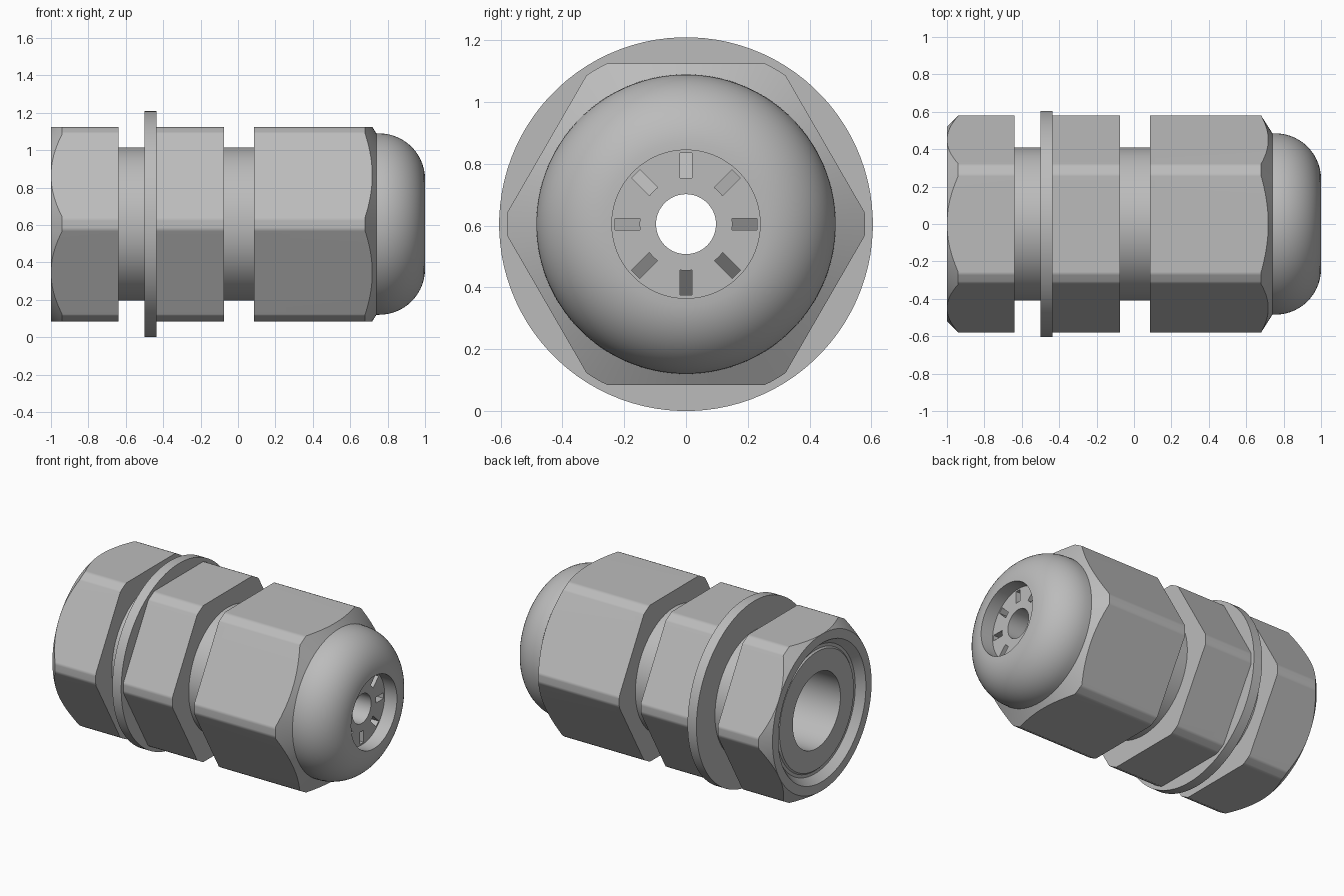
import bpy, bmesh, math
from mathutils import Matrix, Vector

cube = bpy.data.objects.get("Cube")
if cube:
    bpy.data.objects.remove(cube, do_unlink=True)

AXIS_Z = 0.605      # height of the long axis
SEGMENTS = 96
APOTHEM = 0.52      # centre to hexagon flat
CORNER = 0.58       # rounded hexagon corner radius

grey = bpy.data.materials.new("grey_plastic")
grey.use_nodes = True
grey.diffuse_color = (0.5, 0.5, 0.5, 1)
grey.node_tree.nodes["Principled BSDF"].inputs["Base Color"].default_value = (0.5, 0.5, 0.5, 1)


def add_object(name, bm):
    bmesh.ops.recalc_face_normals(bm, faces=bm.faces[:])
    mesh = bpy.data.meshes.new(name)
    bm.to_mesh(mesh)
    bm.free()
    mesh.materials.append(grey)
    obj = bpy.data.objects.new(name, mesh)
    bpy.context.collection.objects.link(obj)
    obj.location.z = AXIS_Z
    return obj


def lathe(name, profile):
    """Revolve a closed (x, radius) loop about the x axis."""
    bm = bmesh.new()
    rings = []
    for i in range(SEGMENTS):
        a = 2 * math.pi * (i + 0.5) / SEGMENTS
        rings.append([bm.verts.new((x, r * math.cos(a), r * math.sin(a))) for x, r in profile])
    n = len(profile)
    for i, ring in enumerate(rings):
        nxt = rings[(i + 1) % SEGMENTS]
        for j in range(n):
            k = (j + 1) % n
            bm.faces.new((ring[j], ring[k], nxt[k], nxt[j]))
    return add_object(name, bm)


def apply_boolean(obj, cutter, operation):
    mod = obj.modifiers.new("cut", 'BOOLEAN')
    mod.object, mod.operation, mod.solver = cutter, operation, 'EXACT'
    bpy.context.view_layer.update()
    graph = bpy.context.evaluated_depsgraph_get()
    mesh = bpy.data.meshes.new_from_object(obj.evaluated_get(graph))
    obj.modifiers.clear()
    obj.data = mesh
    bpy.data.objects.remove(cutter, do_unlink=True)


def smooth(obj):
    bpy.ops.object.select_all(action='DESELECT')
    obj.select_set(True)
    bpy.context.view_layer.objects.active = obj
    bpy.ops.object.shade_smooth_by_angle(angle=math.radians(30))


def hex_part(name, profile):
    """Lathed part trimmed by a hexagonal prism with flats on top and bottom."""
    obj = lathe(name, profile)
    bm = bmesh.new()
    bmesh.ops.create_cone(bm, cap_ends=True, segments=6, depth=4,
                          radius1=APOTHEM / math.cos(math.pi / 6),
                          radius2=APOTHEM / math.cos(math.pi / 6))
    # Turn the prism so a corner points along y
    corner = max(bm.verts, key=lambda v: v.co.z).co
    turn = math.pi / 2 - math.atan2(corner.y, corner.x)
    bm.transform(Matrix.Rotation(math.pi / 2, 4, 'Y') @ Matrix.Rotation(turn, 4, 'Z'))
    apply_boolean(obj, add_object("hex_cutter", bm), 'INTERSECT')
    smooth(obj)
    weighted = obj.modifiers.new("flat_sides", 'WEIGHTED_NORMAL')
    weighted.keep_sharp = True
    return obj


# Lock nut with chamfered outer end
hex_part("lock_nut", [(-1, 0.46), (-1, APOTHEM), (-0.94, CORNER), (-0.64, CORNER),
                      (-0.64, 0.4), (-0.95, 0.4), (-0.95, 0.42)])

# Threaded tube running through the whole fitting
smooth(lathe("threaded_tube", [(-0.96, 0.25), (-0.96, 0.39), (-0.94, 0.41),
                               (0.6, 0.41), (0.6, 0.25)]))

# Sealing flange
smooth(lathe("flange", [(-0.5, 0.4), (-0.5, 0.605), (-0.435, 0.605), (-0.435, 0.4)]))

# Middle hexagonal body
hex_part("body_hex", [(-0.435, 0.4), (-0.435, CORNER), (-0.075, CORNER), (-0.075, 0.4)])

# Domed cap nut with an open end
dome = [(0.755 + 0.245 * math.sin(t), 0.24 + 0.245 * math.cos(t))
        for t in (math.pi / 2 * i / 14 for i in range(15))]
hex_part("cap_nut", [(0.085, 0.4), (0.085, CORNER), (0.68, CORNER), (0.74, 0.485)]
         + dome + [(0.75, 0.24), (0.75, 0.4)])

# Cable seal with the through hole
smooth(lathe("cable_seal", [(0.3, 0.097), (0.3, 0.15), (0.91, 0.15), (0.91, 0.097)]))
smooth(lathe("seal_base", [(0.3, 0.15), (0.3, 0.25), (0.6, 0.25), (0.6, 0.15)]))

# Clamp ring with eight radial slots, each with a sloping floor
clamp = lathe("clamp_ring", [(0.6, 0.15), (0.6, 0.24), (0.91, 0.24), (0.91, 0.15)])
cutter_bm = bmesh.new()
side = [(0.95, 0.14), (0.95, 0.23), (0.8, 0.23), (0.88, 0.14)]
for i in range(8):
    spin = Matrix.Rotation(i * math.pi / 4, 4, 'X')
    near, far = ([cutter_bm.verts.new(spin @ Vector((x, w, r))) for x, r in side]
                 for w in (-0.019, 0.019))
    cutter_bm.faces.new(near)
    cutter_bm.faces.new(far[::-1])
    for j in range(4):
        k = (j + 1) % 4
        cutter_bm.faces.new((near[k], near[j], far[j], far[k]))
apply_boolean(clamp, add_object("slot_cutter", cutter_bm), 'DIFFERENCE')
smooth(clamp)
